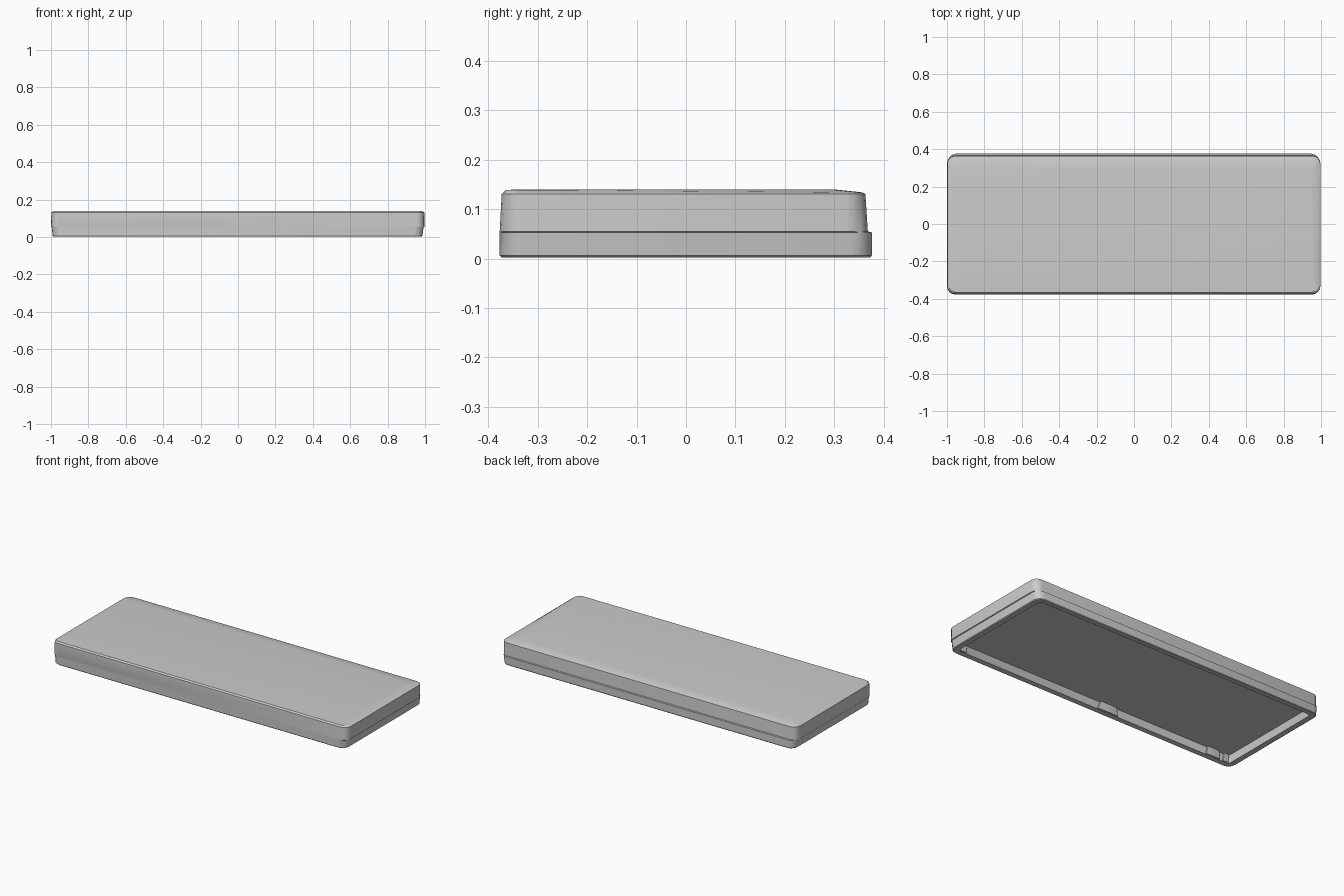
import bpy, bmesh, math

if "Cube" in bpy.data.objects:
    bpy.data.objects.remove(bpy.data.objects["Cube"])


def ring(bm, x0, x1, y0, y1, r, z, back_drop=0.0, seg=4):
    """Rounded rectangle of vertices; back_drop lowers the rear edge."""
    verts = []
    corners = [(x1 - r, y1 - r, 0), (x0 + r, y1 - r, 90),
               (x0 + r, y0 + r, 180), (x1 - r, y0 + r, 270)]
    for cx, cy, start in corners:
        for i in range(seg + 1):
            a = math.radians(start + 90 * i / seg)
            drop = back_drop if cy > 0 else 0
            verts.append(bm.verts.new((cx + r * math.cos(a), cy + r * math.sin(a), z - drop)))
    return verts


def loft(name, sections):
    """Skin a stack of rounded rectangles and cap both ends."""
    bm = bmesh.new()
    rings = [ring(bm, *s) for s in sections]
    for a, b in zip(rings, rings[1:]):
        n = len(a)
        for i in range(n):
            bm.faces.new((a[i], a[(i + 1) % n], b[(i + 1) % n], b[i]))
    bm.faces.new(list(reversed(rings[0])))
    bm.faces.new(rings[-1])
    bmesh.ops.recalc_face_normals(bm, faces=bm.faces)
    me = bpy.data.meshes.new(name)
    bm.to_mesh(me)
    bm.free()
    ob = bpy.data.objects.new(name, me)
    bpy.context.collection.objects.link(ob)
    bpy.context.view_layer.objects.active = ob
    ob.select_set(True)
    bpy.ops.object.shade_smooth_by_angle(angle=math.radians(25))
    ob.select_set(False)
    return ob


# Hollow slab: inner ceiling, inner wall, flat rim, outer wall, bevelled top
loft("lid_shell", [
    (-0.95, 0.945, -0.34, 0.34, 0.02, 0.05),
    (-0.955, 0.95, -0.343, 0.343, 0.02, 0.004),
    (-0.985, 0.98, -0.373, 0.373, 0.04, 0.002),
    (-0.991, 0.986, -0.377, 0.376, 0.045, 0.006),
    (-0.996, 0.992, -0.377, 0.376, 0.045, 0.053),
    (-1.0, 0.997, -0.377, 0.368, 0.045, 0.055),
    (-0.998, 0.996, -0.373, 0.363, 0.04, 0.131),
    (-0.989, 0.985, -0.365, 0.357, 0.035, 0.139, 0.005),
    (-0.96, 0.955, -0.33, 0.30, 0.03, 0.14),
])

# Small clip tabs on the inside of the front wall
for i, (x, length) in enumerate([(-0.93, 0.04), (-0.84, 0.1), (-0.1, 0.14), (0.92, 0.05)]):
    h = length / 2
    loft(f"clip_tab_{i + 1}", [
        (x - h, x + h, -0.355, -0.336, 0.004, 0.006),
        (x - h * 0.8, x + h * 0.8, -0.355, -0.328, 0.004, 0.052),
    ])
